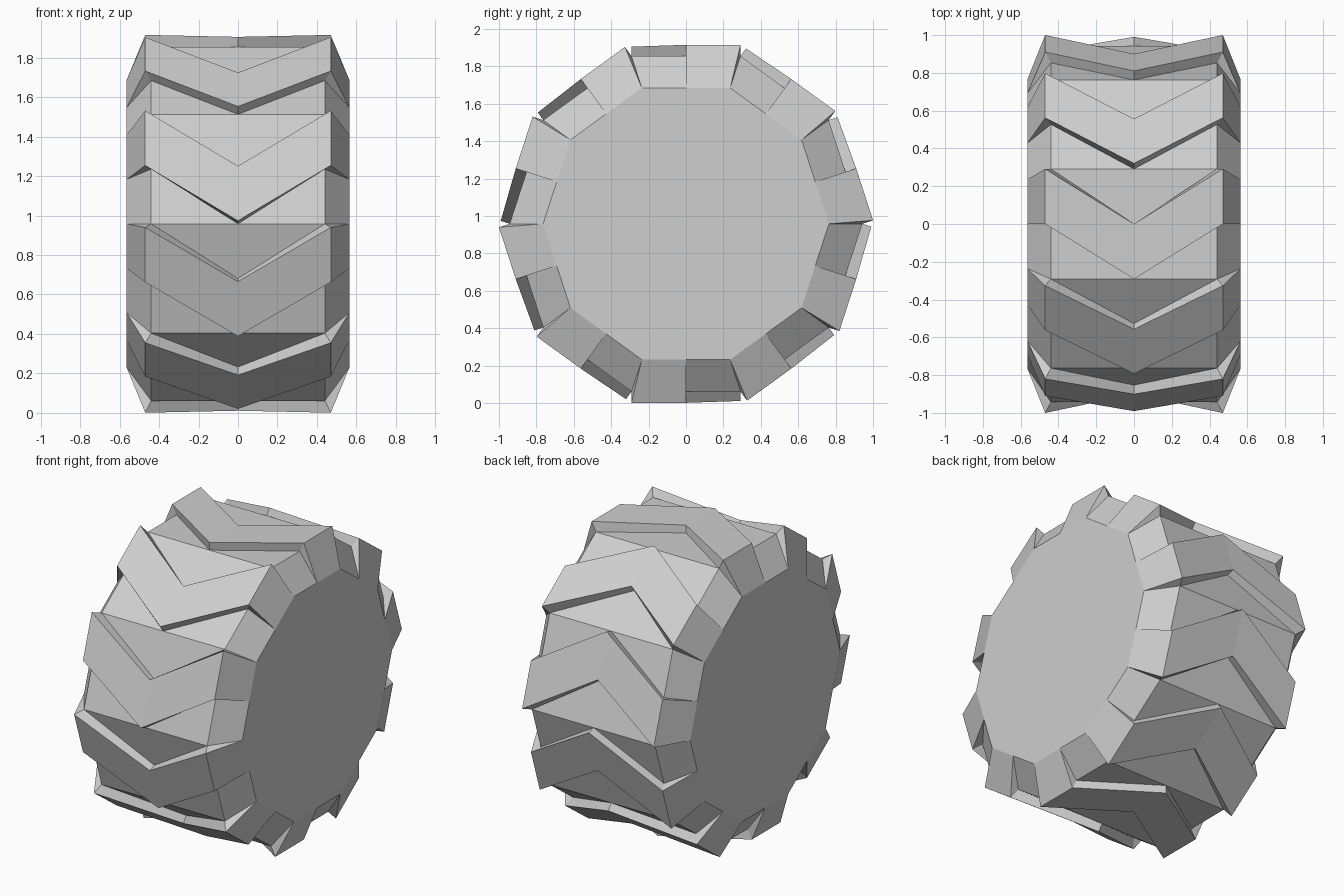
import bpy, bmesh
from math import radians, cos, sin
from mathutils import Matrix, Vector

old = bpy.data.objects.get("Cube")
if old:
    bpy.data.objects.remove(old, do_unlink=True)

SIDES = 10
AXLE_Z = 0.958          # height of the wheel centre
RIM_X, RIM_R = 0.565, 0.764     # flat side walls
TREAD_X, TREAD_R = 0.44, 0.943  # tread surface between the lugs
LUG_X = 0.47

rubber = bpy.data.materials.new("grey_rubber")
rubber.use_nodes = True
grey = (0.62, 0.62, 0.62, 1)
rubber.diffuse_color = grey
rubber.node_tree.nodes["Principled BSDF"].inputs["Base Color"].default_value = grey


def finish(bm, name):
    bmesh.ops.recalc_face_normals(bm, faces=bm.faces)
    mesh = bpy.data.meshes.new(name)
    bm.to_mesh(mesh)
    bm.free()
    mesh.materials.append(rubber)
    obj = bpy.data.objects.new(name, mesh)
    obj.location.z = AXLE_Z
    bpy.context.collection.objects.link(obj)
    return obj


# Tyre body: a ten-sided drum with bevelled shoulders
bm = bmesh.new()
step = radians(360 / SIDES)
rings = []
for x, r in ((-RIM_X, RIM_R), (-TREAD_X, TREAD_R), (TREAD_X, TREAD_R), (RIM_X, RIM_R)):
    rings.append([bm.verts.new((x, r * cos(i * step), r * sin(i * step)))
                  for i in range(SIDES)])
for a, b in zip(rings, rings[1:]):
    for i in range(SIDES):
        j = (i + 1) % SIDES
        bm.faces.new((a[i], a[j], b[j], b[i]))
bm.faces.new(rings[0])
bm.faces.new(rings[-1])
finish(bm, "tyre_body")

# Lug: a raised chevron on one flat, its ends running down the shoulders
flat_z = TREAD_R * cos(step / 2)
rim_z = RIM_R * cos(step / 2)
half = TREAD_R * sin(step / 2)
rim_half = RIM_R * sin(step / 2)
end_z, mid_z = 0.957, 0.947


def chain(end_y, rim_y, mid_y):
    """Upper and lower outline of one wall of the chevron, from side to side."""
    rim, end = (RIM_X, rim_y, rim_z), (LUG_X, end_y, end_z)
    base = (TREAD_X, end_y, flat_z)
    flip = lambda p: (-p[0], p[1], p[2])
    upper = [flip(rim), flip(end), (0, mid_y, mid_z), end, rim]
    lower = [flip(base), (0, mid_y, flat_z), base]
    return upper, lower


def add_lug(bm, turn):
    make = lambda pts: [bm.verts.new(turn @ Vector(p)) for p in pts]
    front, front_base = map(make, chain(0, 0, -half))
    back, back_base = map(make, chain(half, rim_half, 0))
    # tread face and shoulder faces
    for i in range(4):
        bm.faces.new((front[i], front[i + 1], back[i + 1], back[i]))
    # leading and trailing walls
    for top, low in ((front, front_base), (back, back_base)):
        bm.faces.new((top[0], top[1], low[0]))
        bm.faces.new((top[1], top[2], low[1], low[0]))
        bm.faces.new((top[2], top[3], low[2], low[1]))
        bm.faces.new((top[3], top[4], low[2]))
    # underside resting on the body
    f = [front[0], *front_base, front[4]]
    b = [back[0], *back_base, back[4]]
    for i in range(4):
        bm.faces.new((f[i], f[i + 1], b[i + 1], b[i]))


bm = bmesh.new()
for n in range(SIDES):
    add_lug(bm, Matrix.Rotation(n * step, 3, 'X'))
finish(bm, "tread_lugs")
